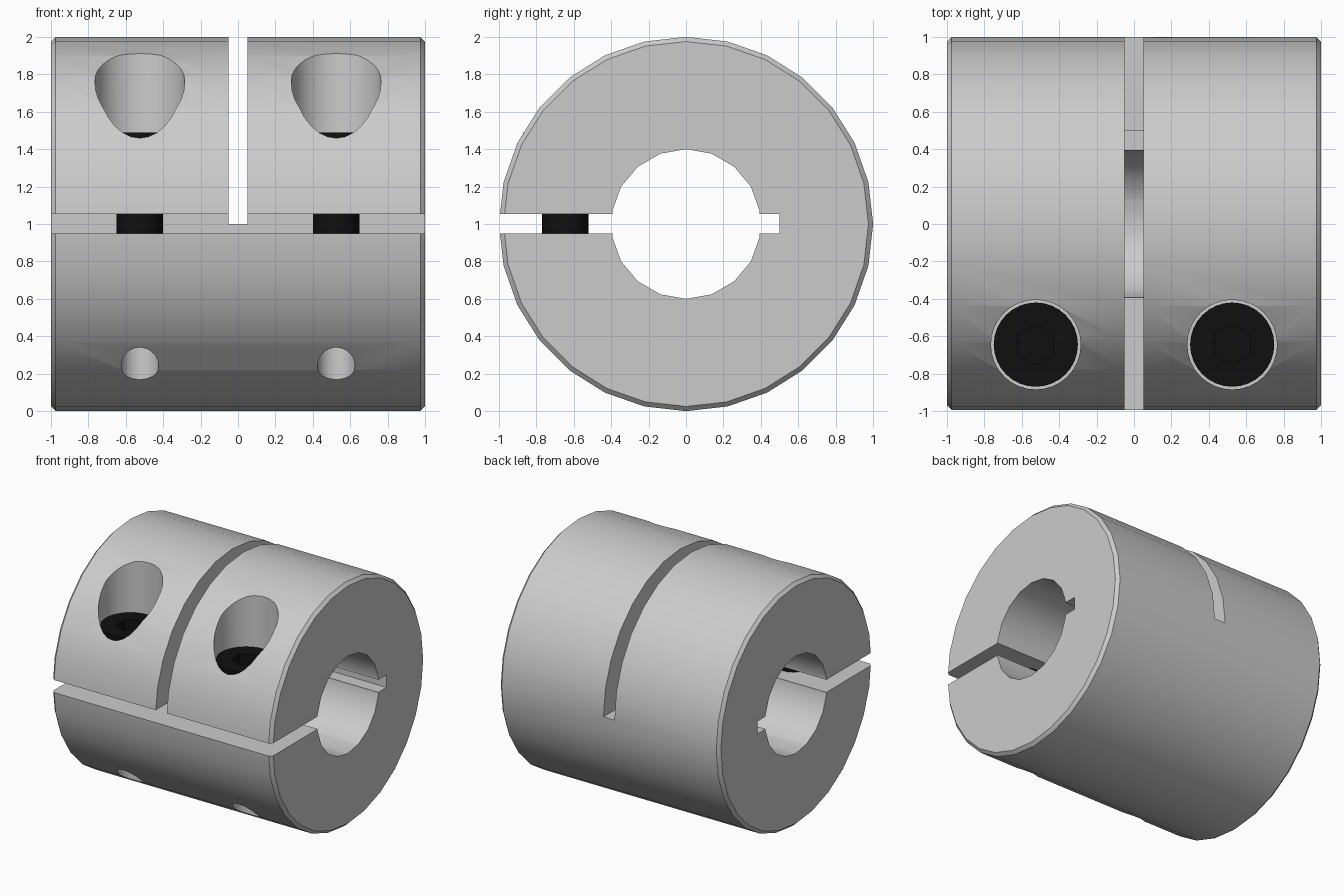
import bpy, bmesh
from math import pi, cos, sin, radians

if "Cube" in bpy.data.objects:
    bpy.data.objects.remove(bpy.data.objects["Cube"])

HOLE_X, HOLE_Y = 0.525, -0.645


def make_object(name, bm):
    bmesh.ops.recalc_face_normals(bm, faces=bm.faces)
    mesh = bpy.data.meshes.new(name)
    bm.to_mesh(mesh)
    bm.free()
    obj = bpy.data.objects.new(name, mesh)
    bpy.context.collection.objects.link(obj)
    return obj


def lathe(name, profile, sides, axis, origin):
    """Solid of revolution from (position, radius) pairs, capped at both ends."""
    bm = bmesh.new()
    rings = []
    for pos, r in profile:
        ring = []
        for i in range(sides):
            a = 2 * pi * i / sides + pi / 2
            u, v = r * cos(a), r * sin(a)
            p = (pos, u, v) if axis == 'X' else (u, v, pos)
            ring.append(bm.verts.new([p[k] + origin[k] for k in range(3)]))
        rings.append(ring)
    for lo, hi in zip(rings, rings[1:]):
        for i in range(sides):
            j = (i + 1) % sides
            bm.faces.new((lo[i], lo[j], hi[j], hi[i]))
    bm.faces.new(rings[0])
    bm.faces.new(rings[-1])
    return make_object(name, bm)


def box(name, lo, hi):
    bm = bmesh.new()
    bmesh.ops.create_cube(bm, size=1)
    for v in bm.verts:
        v.co = [(lo[k] + hi[k]) / 2 + v.co[k] * (hi[k] - lo[k]) for k in range(3)]
    return make_object(name, bm)


def select_only(obj):
    bpy.ops.object.select_all(action='DESELECT')
    obj.select_set(True)
    bpy.context.view_layer.objects.active = obj


def cut(target, cutter):
    cutter.hide_render = True
    mod = target.modifiers.new("cut", 'BOOLEAN')
    mod.operation = 'DIFFERENCE'
    mod.solver = 'EXACT'
    mod.object = cutter
    select_only(target)
    bpy.ops.object.modifier_apply(modifier=mod.name)
    bpy.data.objects.remove(cutter)


def smooth(obj):
    select_only(obj)
    bpy.ops.object.shade_smooth_by_angle(angle=radians(28))


# Chamfered clamp body lying along x
body = lathe("clamp_body", [(-1, 0.975), (-0.975, 1), (0.975, 1), (1, 0.975)],
             28, 'X', (0, 0, 1))

# Shaft bore, clamping slot with relief notch, and half-depth centre slit
cut(body, lathe("bore_cutter", [(-1.2, 0.4), (1.2, 0.4)], 18, 'X', (0, 0, 1)))
cut(body, box("slot_cutter", (-1.2, -1.2, 0.95), (1.2, 0.5, 1.053)))
cut(body, box("slit_cutter", (-0.05, -1.2, 1.0), (0.05, 1.2, 2.2)))

black = bpy.data.materials.new("black_steel")
black.diffuse_color = (0.005, 0.005, 0.005, 1)
black.use_nodes = True
black.node_tree.nodes["Principled BSDF"].inputs["Base Color"].default_value = black.diffuse_color

for side, label in ((-1, "left"), (1, "right")):
    at = (side * HOLE_X, HOLE_Y, 0)
    # Stepped screw hole: thread, clearance, counterbore
    cut(body, lathe("hole_cutter",
                    [(-0.2, 0.1), (1.0, 0.1), (1.0, 0.13), (1.24, 0.13),
                     (1.24, 0.24), (2.2, 0.24)], 32, 'Z', at))
    # Socket head screw
    screw = lathe(label + "_screw",
                  [(0.45, 0.125), (1.24, 0.125), (1.24, 0.225), (1.49, 0.225)],
                  32, 'Z', at)
    cut(screw, lathe("socket_cutter", [(1.37, 0.11), (1.6, 0.11)], 6, 'Z', at))
    screw.data.materials.clear()
    screw.data.materials.append(black)
    smooth(screw)

smooth(body)
